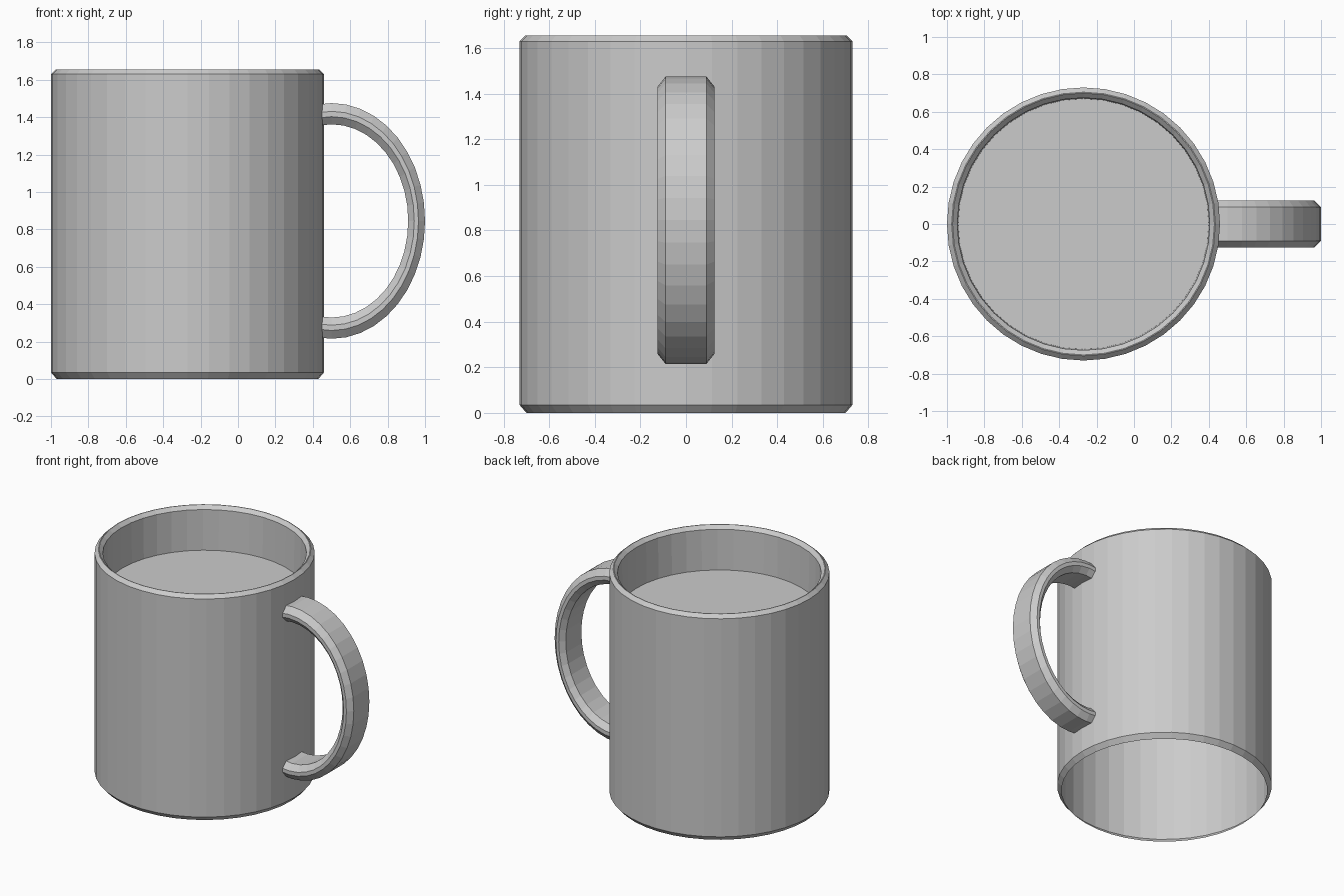
import bpy
import bmesh
from math import cos, sin, pi

if "Cube" in bpy.data.objects:
    bpy.data.objects.remove(bpy.data.objects["Cube"], do_unlink=True)

SIDES = 40
STEP = 2 * pi / SIDES
CUP_X = -0.27

grey = bpy.data.materials.new("grey_ceramic")
grey.use_nodes = True
colour = (0.6, 0.6, 0.6, 1)
grey.diffuse_color = colour
grey.node_tree.nodes["Principled BSDF"].inputs["Base Color"].default_value = colour


def make_object(name, bm):
    mesh = bpy.data.meshes.new(name)
    bm.to_mesh(mesh)
    bm.free()
    mesh.materials.append(grey)
    obj = bpy.data.objects.new(name, mesh)
    bpy.context.collection.objects.link(obj)
    return obj


def bridge(bm, first, second, closed=True):
    """Join two rows of vertices with quads."""
    count = len(first)
    for i in range(count if closed else count - 1):
        j = (i + 1) % count
        bm.faces.new((first[i], first[j], second[j], second[i]))


def circle(bm, radius, z):
    return [bm.verts.new((CUP_X + radius * cos(i * STEP), radius * sin(i * STEP), z))
            for i in range(SIDES)]


# Cup: outer wall open underneath, bevelled rim, recess with a flat floor
profile = [(0.70, 0), (0.73, 0.035), (0.73, 1.63), (0.705, 1.655),
           (0.70, 1.655), (0.675, 1.63), (0.67, 1.335)]
bm = bmesh.new()
rings = [circle(bm, r, z) for r, z in profile]
for lower, upper in zip(rings, rings[1:]):
    bridge(bm, lower, upper)
bm.faces.new(rings[-1])
make_object("cup", bm)

# Handle: chamfered section swept around half an ellipse
half_section = [(1.0, 0.09), (0.93, 0.125), (0.885, 0.125), (0.82, 0.09)]
section = half_section + [(k, -y) for k, y in reversed(half_section)]
bm = bmesh.new()
loops = []
for i in range(-11, 12):
    a = i * STEP
    loops.append([bm.verts.new((0.5 + 0.5 * k * cos(a), y, 0.845 + 0.63 * k * sin(a)))
                  for k, y in section])
for first, second in zip(loops, loops[1:]):
    bridge(bm, first, second)
for end in (loops[0], loops[-1]):
    bm.faces.new(end)
bmesh.ops.recalc_face_normals(bm, faces=bm.faces)
make_object("handle", bm)
